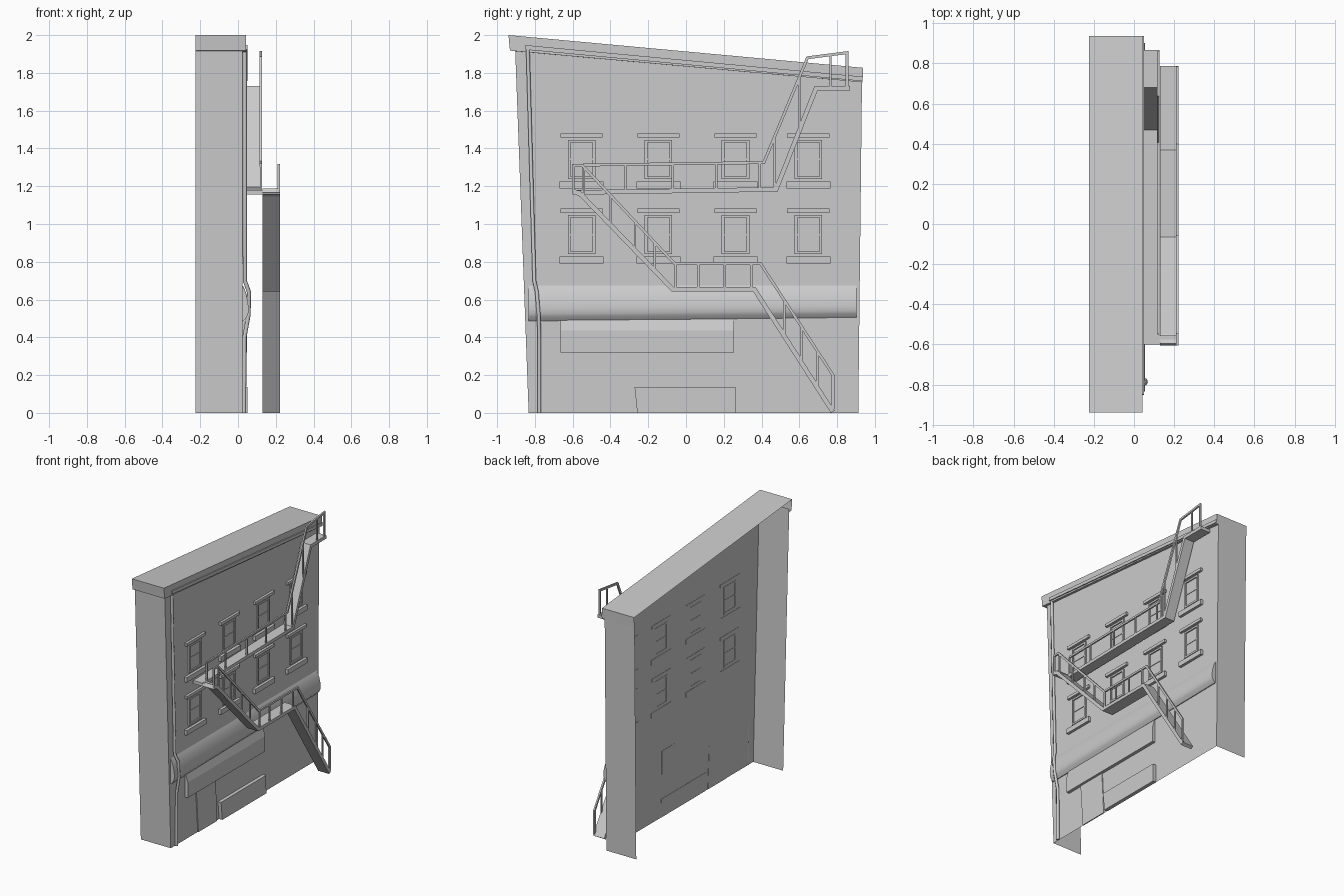
import bpy
from mathutils import Vector

if "Cube" in bpy.data.objects:
    bpy.data.objects.remove(bpy.data.objects["Cube"])

WX = 0.024    # x of the facade plane
BX = -0.225   # x of the open back edge


def mesh(name, verts, faces):
    me = bpy.data.meshes.new(name)
    me.from_pydata(verts, [], faces)
    me.update()
    ob = bpy.data.objects.new(name, me)
    bpy.context.collection.objects.link(ob)
    return ob


def loft(name, rings):
    """Closed skin through rings of equal size, with end caps."""
    n = len(rings[0])
    verts = [v for r in rings for v in r]
    faces = [tuple(range(n))[::-1], tuple(range(len(verts) - n, len(verts)))]
    for i in range(len(rings) - 1):
        for j in range(n):
            k = (j + 1) % n
            faces.append((i * n + j, i * n + k, (i + 1) * n + k, (i + 1) * n + j))
    return mesh(name, verts, faces)


def slab(name, yz, x0, x1):
    """Outline in the facade plane extruded along x."""
    return loft(name, [[(x, y, z) for y, z in yz] for x in (x0, x1)])


def box(name, y0, y1, z0, z1, x0, x1):
    return slab(name, [(y0, z0), (y1, z0), (y1, z1), (y0, z1)], x0, x1)


def band(name, path, t, x0, x1):
    """Strip of thickness t centred on a (y, z) path, with mitred corners."""
    pts = [Vector(p) for p in path]
    rings = []
    for i, p in enumerate(pts):
        a = (p - pts[i - 1]).normalized() if i else None
        b = (pts[i + 1] - p).normalized() if i < len(pts) - 1 else None
        a, b = a or b, b or a
        na, nb = Vector((-a.y, a.x)), Vector((-b.y, b.x))
        m = (na + nb).normalized()
        m *= t / 2 / max(m.dot(na), 0.4)
        lo, hi = p - m, p + m
        rings.append([(x0, *lo), (x1, *lo), (x1, *hi), (x0, *hi)])
    return loft(name, rings)


def height(path, y):
    for (ya, za), (yb, zb) in zip(path, path[1:]):
        if ya <= y <= yb and yb > ya:
            return za + (zb - za) * (y - ya) / (yb - ya)
    return path[-1][1]


def pipe(name, pts, r):
    cu = bpy.data.curves.new(name, 'CURVE')
    cu.dimensions = '3D'
    cu.bevel_depth = r
    cu.bevel_resolution = 1
    cu.use_fill_caps = True
    sp = cu.splines.new('POLY')
    sp.points.add(len(pts) - 1)
    for p, c in zip(sp.points, pts):
        p.co = (*c, 1)
    ob = bpy.data.objects.new(name, cu)
    bpy.context.collection.objects.link(ob)
    return ob


# Leaning wall shell: front and two sides, open at back and bottom
out = [(-0.833, 0), (-0.905, 1.94), (0.932, 1.78), (0.912, 0)]
mesh("wall", [(x, y, z) for x in (BX, WX) for y, z in out],
     [(4, 7, 6, 5), (0, 4, 5, 1), (7, 3, 2, 6)])

# Sloping roof cap: top, front fascia, both ends, narrow soffits
RX = 0.042
roof = [(-0.932, 1.918), (-0.94, 2.0), (0.937, 1.827), (0.935, 1.75)]
cap = [(x, y, z) for x in (BX, RX) for y, z in roof]
cap += [(BX, -0.904, 1.915), (WX, -0.904, 1.915), (WX, 0.935, 1.75)]
mesh("roof_cap", cap, [(1, 5, 6, 2), (4, 7, 6, 5), (0, 4, 5, 1),
                       (7, 3, 2, 6), (0, 8, 9, 4), (4, 9, 10, 7)])

# Gutter under the roof and downpipe stepping over the cornice
band("gutter", [(-0.85, 1.935), (0.935, 1.768)], 0.024, WX, 0.05)
pipe("downpipe", [(0.036, -0.838, 1.945), (0.036, -0.803, 0.70),
                  (0.058, -0.79, 0.64), (0.056, -0.78, 0.52),
                  (0.034, -0.776, 0.40), (0.032, -0.776, 0.0)], 0.011)

# Windows: lintel, sill, framed sash with a middle bar
for row, z in enumerate((0.84, 1.238)):
    for col, y in enumerate((-0.553, -0.146, 0.262, 0.648)):
        tag = "_%d_%d" % (row, col)
        box("lintel" + tag, y - .112, y + .112, z + .219, z + .241, WX - .002, .042)
        box("sill" + tag, y - .117, y + .117, z - .05, z - .013, WX - .002, .044)
        h = 0.208
        for s in (-1, 1):
            a, b = sorted((y + s * .073, y + s * .059))
            box("window_jamb" + tag, a, b, z, z + h, WX - .002, .033)
        box("window_head" + tag, y - .059, y + .059, z + h - .014, z + h, WX - .002, .033)
        box("window_foot" + tag, y - .059, y + .059, z, z + .014, WX - .002, .033)
        box("window_bar" + tag, y - .059, y + .059, z + h / 2 - .004,
            z + h / 2 + .004, WX - .002, .028)

# Curved shopfront cornice
prof = [(.022, .678), (.034, .655), (.044, .625), (.052, .59), (.056, .555),
        (.054, .525), (.047, .508), (.03, .486), (.022, .486)]
cornice = loft("shop_cornice", [[(x, -0.835, z) for x, z in prof],
                                [(x, 0.902, z + (.68 - z) * .1) for x, z in prof]])
bpy.ops.object.select_all(action='DESELECT')
cornice.select_set(True)
bpy.context.view_layer.objects.active = cornice
bpy.ops.object.shade_smooth_by_angle(angle=0.6)

# Shop sign board with sloped top
sign = [(.022, .32), (.048, .32), (.048, .435), (.03, .496), (.022, .496)]
loft("sign_board", [[(x, y, z) for x, z in sign] for y in (-0.665, 0.255)])

# Door posts and door, display base
slab("door", [(-.513, 0), (-.29, 0), (-.308, .322), (-.537, .322)], WX - .002, .03)
slab("display_base", [(-.258, 0), (.265, 0), (.262, .137), (-.272, .137)], WX - .002, .05)

# Fire escape: ribbon decks and stairs, outer handrails and posts
upper = [(-.6, 1.167), (.477, 1.183), (.688, 1.718), (.867, 1.718)]
upper_rail = [(-.545, 1.312), (.412, 1.325), (.643, 1.88), (.852, 1.907), (.8521, 1.73)]
lower = [(-.6, 1.177), (-.555, 1.155), (-.07, .654), (.362, .654), (.777, .006)]
lower_rail = [(-.597, 1.17), (-.5969, 1.31), (-.548, 1.31), (-.06, .79),
              (.395, .79), (.778, .2), (.7781, .02)]
for name, deck, rail, posts, x0, x1 in (
        ("upper", upper, upper_rail,
         (-.545, -.32, -.07, .16, .39, .47, .6, .765), .047, .127),
        ("lower", lower, lower_rail,
         (-.54, -.4, -.27, -.165, -.055, .065, .205, .345, .52, .61, .695), .13, .222)):
    band(name + "_stair_deck", deck, 0.024, x0, x1)
    band(name + "_handrail", rail, 0.015, x1 - .012, x1)
    for y in posts:
        box(name + "_rail_post", y - .006, y + .006, height(deck, y),
            height(rail, y), x1 - .011, x1 - .001)

# Landing joining the two flights
box("joining_landing", -.6, -.555, 1.155, 1.178, .047, .222)
